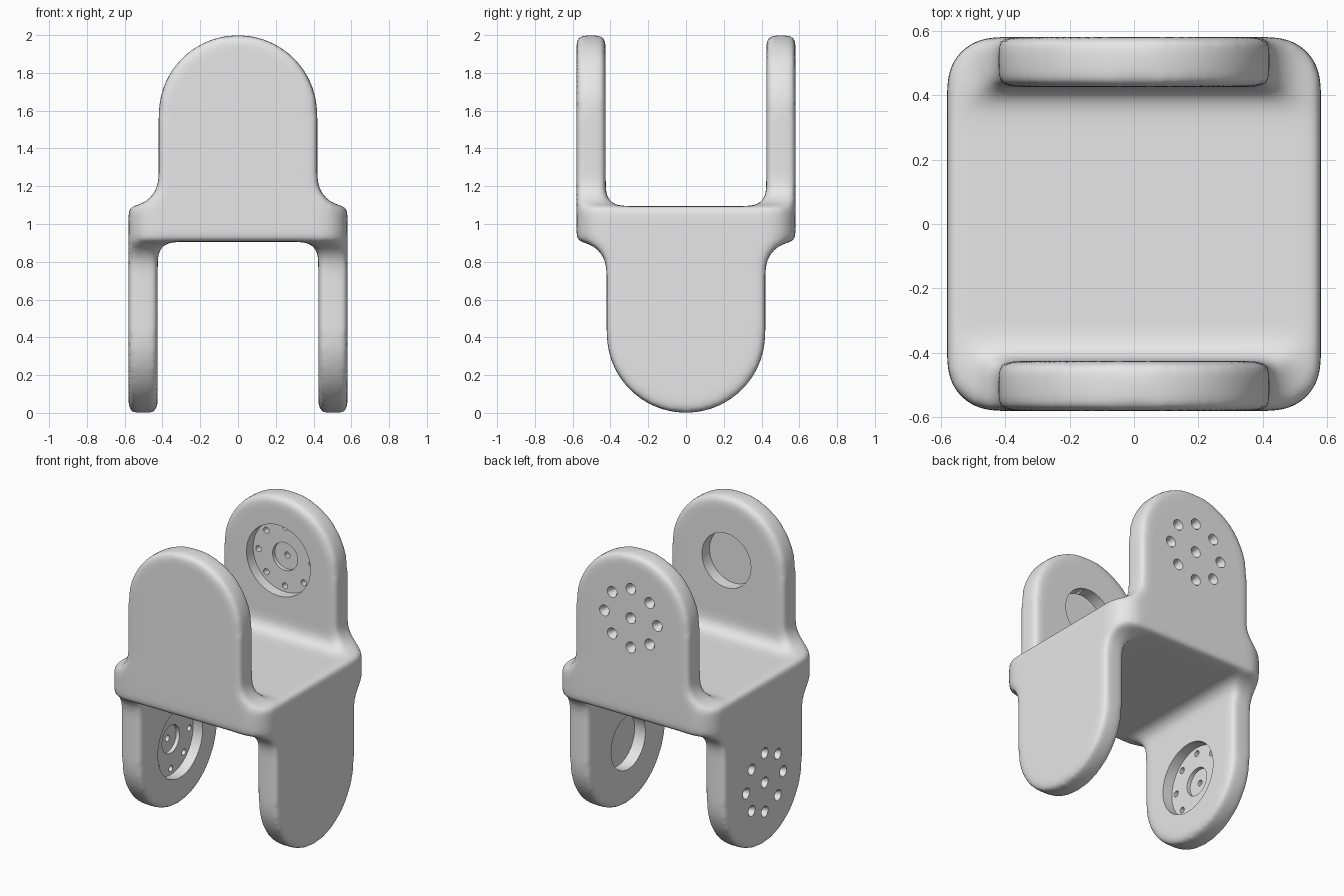
import bpy
import bmesh
from math import cos, sin, radians, tau
from mathutils import Matrix

cube = bpy.data.objects.get("Cube")
if cube:
    bpy.data.objects.remove(cube, do_unlink=True)

HALF = 0.58      # half width of the bracket
INNER = 0.425    # inner face of each plate
HUB_Z = 1.58     # centre of the rounded plate end
# Half turn that carries the upper pair of plates onto the lower pair
TURN = Matrix(((0, -1, 0, 0), (-1, 0, 0, 0), (0, 0, -1, 2), (0, 0, 0, 1)))


def arc(cx, cy, r, start, end, steps):
    angles = [radians(start + (end - start) * i / steps) for i in range(steps + 1)]
    return [(cx + r * cos(a), cy + r * sin(a)) for a in angles]


def finish(name, bm):
    bmesh.ops.recalc_face_normals(bm, faces=bm.faces[:])
    mesh = bpy.data.meshes.new(name)
    bm.to_mesh(mesh)
    bm.free()
    obj = bpy.data.objects.new(name, mesh)
    bpy.context.collection.objects.link(obj)
    return obj


def prism(name, outline, low, high, matrix):
    """Extrude a flat outline along its own z, then place it."""
    bm = bmesh.new()
    face = bm.faces.new([bm.verts.new((x, y, low)) for x, y in outline])
    grown = bmesh.ops.extrude_face_region(bm, geom=[face])["geom"]
    verts = [g for g in grown if isinstance(g, bmesh.types.BMVert)]
    bmesh.ops.translate(bm, verts=verts, vec=(0, 0, high - low))
    bm.transform(matrix)
    return finish(name, bm)


def add_lathe(bm, profile, x, z, side, sides, matrix):
    """Revolve (radius, distance) pairs about an axis along y."""
    rings = []
    for r, d in profile:
        rings.append([bm.verts.new(matrix @ Matrix.Translation((
            x + r * cos(tau * i / sides), side * d, z + r * sin(tau * i / sides))).translation)
            for i in range(sides)])
    for a, b in zip(rings, rings[1:]):
        for i in range(sides):
            j = (i + 1) % sides
            bm.faces.new((a[i], a[j], b[j], b[i]))
    bm.faces.new(rings[0])
    bm.faces.new(rings[-1])


def apply(obj, kind, **settings):
    mod = obj.modifiers.new(kind.title(), kind)
    for key, value in settings.items():
        setattr(mod, key, value)
    bpy.context.view_layer.objects.active = obj
    bpy.ops.object.modifier_apply(modifier=mod.name)


def combine(obj, cutter, operation):
    apply(obj, "BOOLEAN", operation=operation, solver="EXACT", object=cutter)
    bpy.data.objects.remove(cutter, do_unlink=True)


# Side-on outline: round-ended plate above, flared shoulders, open gap below
right = arc(0, HUB_Z, 0.42, 90, 0, 28)
right += arc(0.57, 1.245, 0.15, 180, 270, 12)
right += [(0.7, 1.095), (0.7, -0.1), (INNER, -0.1)]
right += arc(0.345, 0.825, 0.08, 0, 90, 8)
outline = right + [(-x, z) for x, z in reversed(right[1:])]

# Plan outline: square with rounded corners
c = HALF - 0.15
plan = []
for k, (sx, sy) in enumerate(((1, 1), (-1, 1), (-1, -1), (1, -1))):
    plan += arc(sx * c, sy * c, 0.15, 90 * k, 90 * k + 90, 12)

# Body: where the two crossed outlines and the plan overlap
upright = Matrix.Rotation(radians(90), 4, "X")
body = prism("bracket_body", outline, -0.7, 0.7, upright)
crossed = prism("crossed_outline", outline, -0.7, 0.7, TURN @ upright)
rounded = prism("plan_outline", plan, -0.3, 2.3, Matrix.Identity(4))
combine(body, crossed, "INTERSECT")
combine(body, rounded, "INTERSECT")

# Soften every outer edge into a rounded, moulded one
apply(body, "REMESH", mode="VOXEL", voxel_size=0.014, adaptivity=0.0)
apply(body, "SMOOTH", factor=0.5, iterations=45)

# Pockets: stepped for the drive plates, plain for the idle plates
floor = INNER + 0.07
pockets, holes = bmesh.new(), bmesh.new()
for matrix in (Matrix.Identity(4), TURN):
    stepped = [(0.235, 0.36), (0.235, floor), (0.092, floor), (0.092, floor + 0.025)]
    add_lathe(pockets, stepped, 0, HUB_Z, 1, 64, matrix)
    add_lathe(pockets, [(0.18, 0.36), (0.18, INNER + 0.08)], 0, HUB_Z, -1, 64, matrix)
    # Countersunk screw holes: one in the middle, eight in a ring
    spots = [(0, 0)] + [(0.195 * cos(tau * k / 8), 0.195 * sin(tau * k / 8)) for k in range(8)]
    for x, z in spots:
        screw = [(0.02, 0.45), (0.02, 0.55), (0.036, HALF), (0.036, HALF + 0.03)]
        add_lathe(holes, screw, x, HUB_Z + z, 1, 20, matrix)
combine(body, finish("pocket_cutter", pockets), "DIFFERENCE")
combine(body, finish("hole_cutter", holes), "DIFFERENCE")

# Single grey finish
grey = bpy.data.materials.new("light_grey")
grey.use_nodes = True
colour = (0.8, 0.8, 0.8, 1.0)
grey.diffuse_color = colour
grey.node_tree.nodes["Principled BSDF"].inputs["Base Color"].default_value = colour
body.data.materials.clear()
body.data.materials.append(grey)
for poly in body.data.polygons:
    poly.material_index = 0

for other in bpy.context.selected_objects:
    other.select_set(False)
body.select_set(True)
bpy.context.view_layer.objects.active = body
bpy.ops.object.shade_smooth_by_angle(angle=radians(35))
